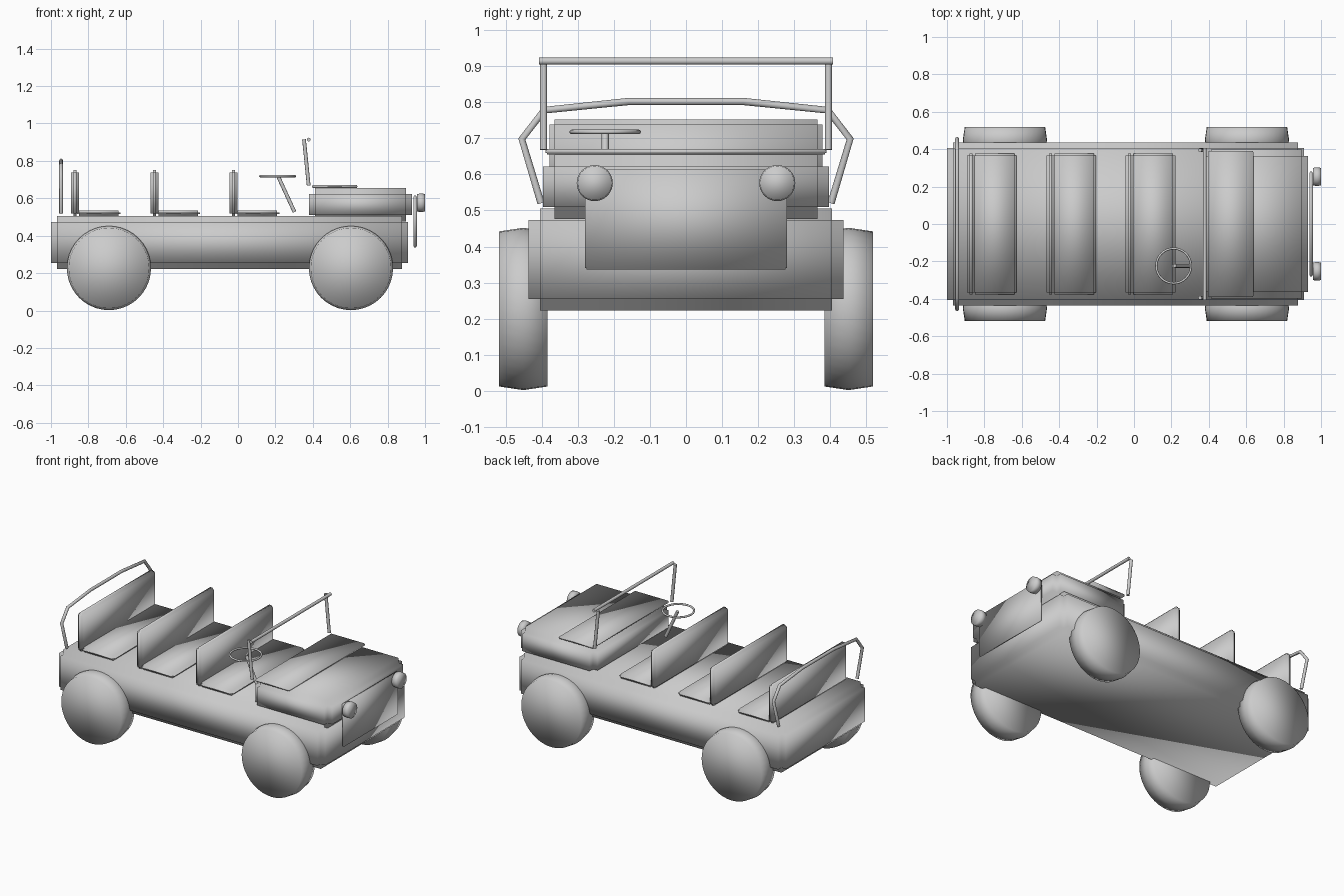
import bpy, bmesh, math
from mathutils import Vector, Matrix

if "Cube" in bpy.data.objects:
    bpy.data.objects.remove(bpy.data.objects["Cube"])


def finish(name, bm):
    bmesh.ops.recalc_face_normals(bm, faces=bm.faces[:])
    for f in bm.faces:
        f.smooth = True
    me = bpy.data.meshes.new(name)
    bm.to_mesh(me)
    bm.free()
    ob = bpy.data.objects.new(name, me)
    bpy.context.collection.objects.link(ob)
    return ob


def box(name, x, y, z, b):
    """Box between ranges, with stepped (inward square) edges of width b."""
    bm = bmesh.new()
    bmesh.ops.create_cube(bm, size=1)
    for v in bm.verts:
        v.co = [r[0] + (c + 0.5) * (r[1] - r[0]) for c, r in zip(v.co, (x, y, z))]
    bmesh.ops.bevel(bm, geom=bm.edges[:], offset=b, segments=2, profile=0.0,
                    affect='EDGES', clamp_overlap=True)
    return finish(name, bm)


def drum(name, center, axis, profile, n=40):
    """Closed disc: profile of (distance along axis, radius) rings."""
    bm = bmesh.new()
    rot = Vector((0, 0, 1)).rotation_difference(Vector(axis)).to_matrix()
    rings = [[bm.verts.new(Vector(center) + rot @ Vector((
        r * math.cos(2 * math.pi * i / n), r * math.sin(2 * math.pi * i / n), h)))
        for i in range(n)] for h, r in profile]
    for a, c in zip(rings, rings[1:]):
        for i in range(n):
            j = (i + 1) % n
            bm.faces.new((a[i], a[j], c[j], c[i]))
    bm.faces.new(rings[0])
    bm.faces.new(rings[-1])
    return finish(name, bm)


def tube(name, points, radius, cyclic=False):
    cu = bpy.data.curves.new(name, 'CURVE')
    cu.dimensions = '3D'
    cu.bevel_depth = radius
    cu.bevel_resolution = 4
    cu.use_fill_caps = True
    s = cu.splines.new('POLY')
    s.points.add(len(points) - 1)
    for p, co in zip(s.points, points):
        p.co = (*co, 1)
    s.use_cyclic_u = cyclic
    s.use_smooth = True
    ob = bpy.data.objects.new(name, cu)
    bpy.context.collection.objects.link(ob)
    return ob


# Body tub, hood and cowl plate
box("body", (-1.0, 0.909), (-0.437, 0.437), (0.223, 0.505), 0.032)
box("hood", (0.38, 0.93), (-0.397, 0.397), (0.477, 0.655), 0.033)
box("cowl_plate", (0.395, 0.64), (-0.39, 0.39), (0.655, 0.671), 0.004)

# Grille panel and headlights
box("grille_panel", (0.938, 0.956), (-0.28, 0.28), (0.337, 0.614), 0.004)
for side in (-1, 1):
    drum("headlight", (0.979, side * 0.253, 0.576), (1, 0, 0),
         [(-0.021, 0.047), (0, 0.05), (0.021, 0.047)], 32)

# Wheels with slightly crowned tread
for x in (-0.69, 0.604):
    for side in (-1, 1):
        drum("wheel", (x, side * 0.451, 0.227), (0, 1, 0),
             [(-0.067, 0.215), (0, 0.225), (0.067, 0.215)])

# Three bench seats
for x in (-0.872, -0.447, -0.024):
    box("seat_cushion", (x + 0.01, x + 0.245), (-0.377, 0.377), (0.505, 0.536), 0.012)
    box("seat_back", (x - 0.021, x + 0.021), (-0.378, 0.378), (0.505, 0.752), 0.013)

# Windshield frame
for side in (-1, 1):
    tube("windshield_post", [(0.378, side * 0.395, 0.668), (0.353, side * 0.395, 0.915)], 0.01)
tube("windshield_top_bar", [(0.378, -0.407, 0.914), (0.378, 0.407, 0.914)], 0.01)

# Rear grab rail
half = [(0.402, 0.52), (0.455, 0.698), (0.393, 0.778), (0.16, 0.802)]
path = half + [(-y, z) for y, z in reversed(half)]
tube("rear_rail", [(-0.946, y, z) for y, z in path], 0.01)

# Steering wheel and column
tube("steering_wheel", [(0.212 + 0.093 * math.cos(math.tau * i / 32),
                         -0.224 + 0.093 * math.sin(math.tau * i / 32), 0.718)
                        for i in range(32)], 0.006, True)
tube("steering_column", [(0.217, -0.224, 0.712), (0.302, -0.224, 0.527)], 0.01)
